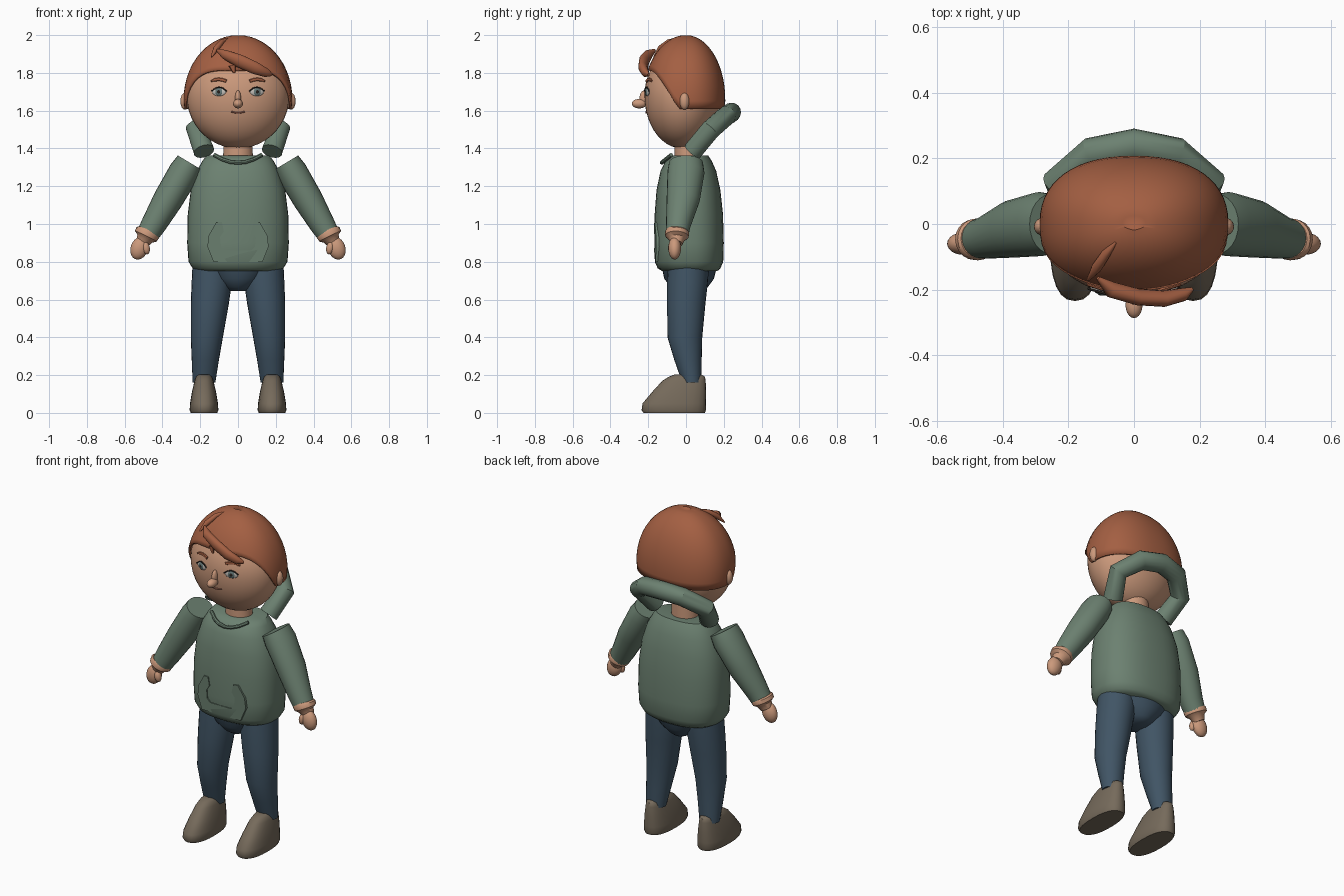
import bpy, bmesh, math
from mathutils import Vector, Matrix

if "Cube" in bpy.data.objects:
    bpy.data.objects.remove(bpy.data.objects["Cube"])

COLOURS = {
    "hair_rust": (0.37, 0.115, 0.055), "skin": (0.60, 0.32, 0.20),
    "hoodie_green": (0.15, 0.22, 0.165), "jeans_blue": (0.052, 0.09, 0.13),
    "shoe_brown": (0.18, 0.145, 0.105), "eye_white": (0.55, 0.52, 0.48),
    "iris_grey": (0.13, 0.19, 0.19), "dark": (0.02, 0.015, 0.012),
    "lip": (0.40, 0.15, 0.10),
}
MATS = {}
for key, rgb in COLOURS.items():
    MATS[key] = bpy.data.materials.new(key)
    MATS[key].diffuse_color = (*rgb, 1)


def finish(name, bm, mat, angle=40):
    bmesh.ops.recalc_face_normals(bm, faces=bm.faces)
    me = bpy.data.meshes.new(name)
    bm.to_mesh(me)
    bm.free()
    me.materials.append(MATS[mat])
    ob = bpy.data.objects.new(name, me)
    bpy.context.collection.objects.link(ob)
    bpy.ops.object.select_all(action='DESELECT')
    ob.select_set(True)
    bpy.context.view_layer.objects.active = ob
    bpy.ops.object.shade_smooth_by_angle(angle=math.radians(angle))
    return ob


def skin_rings(name, rings, mat, angle=40):
    """Join closed rings of points with quads and cap both ends."""
    bm = bmesh.new()
    vs = [[bm.verts.new(p) for p in r] for r in rings]
    n = len(rings[0])
    for a, b in zip(vs, vs[1:]):
        for i in range(n):
            j = (i + 1) % n
            bm.faces.new((a[i], a[j], b[j], b[i]))
    bm.faces.new(vs[0])
    bm.faces.new(vs[-1])
    return finish(name, bm, mat, angle)


def sup(t, e):
    c, s = math.cos(t), math.sin(t)
    return (math.copysign(abs(c) ** (2 / e), c), math.copysign(abs(s) ** (2 / e), s))


def loft(name, rows, mat, e=2.0, n=32, cx=0, angle=40):
    """Rows: z, x offset, x radius, y front, y back."""
    rings = []
    for z, x, rx, y0, y1 in rows:
        pts = [sup(2 * math.pi * i / n, e) for i in range(n)]
        rings.append([(x + rx * c, (y0 + y1) / 2 + (y1 - y0) / 2 * s, z) for c, s in pts])
    return skin_rings(name, rings, mat, angle)


def tube(name, path, mat, ref, n=16, angle=40):
    """Path rows: point, radius across ref, radius along ref."""
    ref = Vector(ref)
    P = [Vector(r[0]) for r in path]
    rings = []
    for i, (p, ru, rv) in enumerate(path):
        d = (P[min(i + 1, len(P) - 1)] - P[max(i - 1, 0)]).normalized()
        u = d.cross(ref).normalized()
        v = u.cross(d)
        rings.append([P[i] + u * ru * math.cos(a) + v * rv * math.sin(a)
                      for a in (2 * math.pi * k / n for k in range(n))])
    return skin_rings(name, rings, mat, angle)


def ball(name, c, r, mat, rot=0, axis='Z', seg=20):
    bm = bmesh.new()
    bmesh.ops.create_uvsphere(bm, u_segments=seg, v_segments=seg // 2 + 2, radius=1)
    m = Matrix.Translation(c) @ Matrix.Rotation(rot, 4, axis) @ Matrix.Diagonal((*r, 1))
    bmesh.ops.transform(bm, matrix=m, verts=bm.verts)
    return finish(name, bm, mat, 60)


def face_y(x, z):
    """Front surface of the head."""
    rz = 0.28 if z < 1.68 else 0.25
    return -0.02 - 0.2 * math.sqrt(max(0, 1 - (x / 0.272) ** 2 - ((z - 1.68) / rz) ** 2))


# Head and neck
head = ball("head", (0, -0.02, 1.68), (0.272, 0.2, 0.28), "skin", seg=40)
for v in head.data.vertices:
    if v.co.z > 1.68:
        v.co.z = 1.68 + (v.co.z - 1.68) * 0.25 / 0.28
loft("neck", [(1.32, 0, 0.08, -0.06, 0.08), (1.46, 0, 0.075, -0.06, 0.08)], "skin")

# Hair cap with a hemline that rises over the forehead
bm = bmesh.new()
N, M = 56, 14
crown = bm.verts.new((0, -0.015, 1.99))
rows = []
for k in range(1, M + 1):
    row = []
    for i in range(N):
        t = 2 * math.pi * i / N
        c, s = sup(t, 2.3)
        hem = 1.61
        f = max(0, -math.sin(t) - 0.15) / 0.85
        hem += 0.205 * math.sin(f * math.pi / 2) ** 0.85
        phi = math.acos((hem - 1.66) / 0.34) * k / M
        h = math.sin(phi)
        row.append(bm.verts.new((0.288 * c * h, (0.228 if s < 0 else 0.208) * s * h,
                                 1.66 + 0.34 * math.cos(phi))))
    rows.append(row)
for i in range(N):
    j = (i + 1) % N
    bm.faces.new((crown, rows[0][i], rows[0][j]))
    for a, b in zip(rows, rows[1:]):
        bm.faces.new((a[i], b[i], b[j], a[j]))
hair = finish("hair_cap", bm, "hair_rust", 50)
sol = hair.modifiers.new("thickness", 'SOLIDIFY')
sol.thickness, sol.offset = 0.012, -1

# Swept fringe and loose locks
tube("fringe", [((-0.11, -0.165, 1.92), .006, .008), ((-0.07, -0.20, 1.898), .025, .025),
                ((0.01, -0.222, 1.862), .025, .036), ((0.09, -0.228, 1.826), .024, .034),
                ((0.15, -0.215, 1.80), .02, .024), ((0.178, -0.198, 1.79), .006, .008)],
     "hair_rust", (0.3, -0.3, 1), angle=60)
tube("crown_lock", [((-0.14, -0.17, 1.885), .005, .004), ((-0.115, -0.135, 1.93), .016, .016),
                    ((-0.085, -0.09, 1.965), .014, .014), ((-0.055, -0.055, 1.982), .004, .004)],
     "hair_rust", (0, 0, 1), n=10, angle=60)
tube("forehead_wisp", [((-0.03, -0.21, 1.84), .02, .012), ((-0.02, -0.213, 1.80), .006, .006)],
     "hair_rust", (0, 1, 0), n=8)

# Nose and mouth
ball("nose_tip", (0, -0.247, 1.637), (0.026, 0.04, 0.025), "skin")
ball("nose_bridge", (0, -0.222, 1.665), (0.016, 0.024, 0.042), "skin")
tube("mouth", [((x, face_y(x, 1.588 + 6 * x * x) - 0.001, 1.588 + 6 * x * x), .005, .004)
               for x in (-.036, -.02, 0, .02, .036)], "lip", (0, 0, 1), n=8)

for s, side in ((-1, "right"), (1, "left")):
    # Ears
    ball(side + "_ear", (s * 0.281, -0.008, 1.65), (0.024, 0.026, 0.045), "skin")
    # Eyes, lashes and brows
    y, turn = face_y(0.1, 1.7), s * math.radians(16)
    out = Vector((math.sin(turn), -math.cos(turn), 0))
    base = Vector((s * 0.1, y, 1.70))
    ball(side + "_eye", base, (0.038, 0.008, 0.023), "eye_white", turn)
    ball(side + "_iris", base + out * 0.004, (0.021, 0.007, 0.021), "iris_grey", turn)
    ball(side + "_pupil", base + out * 0.008, (0.010, 0.005, 0.010), "dark", turn)
    lash, brow = [], []
    for k in range(5):
        x = 0.06 + 0.02 * k
        z = 1.703 + 0.022 * math.sin(math.pi * k / 4)
        lash.append(((s * x, face_y(x, z) - 0.006, z), .004, .0035))
        x, z = 0.062 + 0.02 * k, 1.752 + 0.014 * math.sin(math.pi * (k + 0.5) / 5)
        brow.append(((s * x, face_y(x, z) - 0.003, z), .007, .009 if k < 4 else .004))
    tube(side + "_lash", lash, "dark", (0, 0, 1), n=8)
    tube(side + "_brow", brow, "hair_rust", (0, 0, 1), n=8)

    # Sleeve, cuff and hand
    tube(side + "_sleeve", [((s * 0.255, 0, 1.325), .074, .09), ((s * 0.285, 0, 1.275), .082, .098),
                            ((s * 0.37, -0.015, 1.13), .079, .088),
                            ((s * 0.445, -0.04, 1.0), .067, .066),
                            ((s * 0.475, -0.046, 0.95), .060, .060)],
         "hoodie_green", (0, 1, 0), n=24)
    tube(side + "_cuff", [((s * 0.474, -0.046, 0.965), .058, .058), ((s * 0.478, -0.047, 0.955), .066, .064),
                          ((s * 0.488, -0.048, 0.935), .064, .062), ((s * 0.494, -0.049, 0.922), .044, .044),
                          ((s * 0.51, -0.05, 0.895), .034, .032)], "skin", (0, 1, 0), n=20)
    ball(side + "_hand", (s * 0.522, -0.06, 0.872), (0.046, 0.034, 0.062), "skin", s * -0.35, 'Y')
    ball(side + "_thumb", (s * 0.487, -0.075, 0.873), (0.020, 0.020, 0.034), "skin", s * 0.2, 'Y')

    # Trouser leg
    loft(side + "_leg", [(0.16, s * 0.18, 0.06, -0.02, 0.08), (0.28, s * 0.173, 0.072, -0.062, 0.083),
                         (0.40, s * 0.165, 0.085, -0.098, 0.086), (0.58, s * 0.149, 0.101, -0.1, 0.103),
                         (0.70, s * 0.138, 0.107, -0.1, 0.117), (0.78, s * 0.134, 0.107, -0.095, 0.12)],
         "jeans_blue", n=24)
    # Shoe
    loft(side + "_shoe", [(0, s * 0.18, 0.07, -0.225, 0.1), (0.015, s * 0.18, 0.076, -0.235, 0.106),
                          (0.05, s * 0.18, 0.074, -0.23, 0.107), (0.11, s * 0.18, 0.064, -0.18, 0.107),
                          (0.17, s * 0.18, 0.050, -0.125, 0.104), (0.192, s * 0.18, 0.042, -0.09, 0.1),
                          (0.203, s * 0.18, 0.030, -0.06, 0.08)], "shoe_brown", e=2.4, n=24, angle=50)

# Hips
loft("hips", [(0.645, 0, 0.05, -0.05, 0.09), (0.665, 0, 0.085, -0.08, 0.115),
              (0.71, 0, 0.14, -0.115, 0.148), (0.78, 0, 0.2, -0.13, 0.165)], "jeans_blue")

# Hoodie body
loft("hoodie_body", [(0.75, 0, 0.215, -0.125, 0.165), (0.765, 0, 0.24, -0.15, 0.182),
                     (0.80, 0, 0.262, -0.165, 0.197), (0.90, 0, 0.269, -0.168, 0.2),
                     (1.05, 0, 0.266, -0.166, 0.196), (1.18, 0, 0.25, -0.156, 0.182),
                     (1.28, 0, 0.218, -0.135, 0.16), (1.335, 0, 0.188, -0.108, 0.136),
                     (1.362, 0, 0.165, -0.075, 0.118)],
     "hoodie_green", e=2.4, n=40, angle=50)

# Neckline trim
tube("neckline", [((x, -0.128 + 3.2 * x * x, 1.325 + 2.6 * x * x), .011, .011)
                  for x in (-.125, -.08, -.04, 0, .04, .08, .125)], "hoodie_green", (0, 0, 1), n=8)

# Front pocket plate with hand openings
half = [(0.13, 0.80), (0.162, 0.88), (0.155, 0.94), (0.115, 1.01), (0.085, 1.01),
        (0.075, 0.96), (0.095, 0.93), (0.09, 0.88), (0.07, 0.86)]
outline = half + [(-x, z) for x, z in reversed(half)]
skin_rings("pocket", [[(x, -0.172 + 0.55 * x * x + d, z) for x, z in outline] for d in (0, 0.03)],
           "hoodie_green", 30)

# Hood roll behind the neck
path = [(0.18, 0.035, 1.385), (0.222, 0.13, 1.50), (0.125, 0.212, 1.572), (0, 0.237, 1.588)]
path += [(-x, y, z) for x, y, z in reversed(path[:3])]
tube("hood", [(p, 0.056, 0.052) for p in path], "hoodie_green", (0, -0.7, 0.7), n=16, angle=30)

for m in bpy.data.materials:
    if m.users and not m.is_grease_pencil:
        m.use_nodes = True
        m.node_tree.nodes["Principled BSDF"].inputs["Base Color"].default_value = m.diffuse_color
